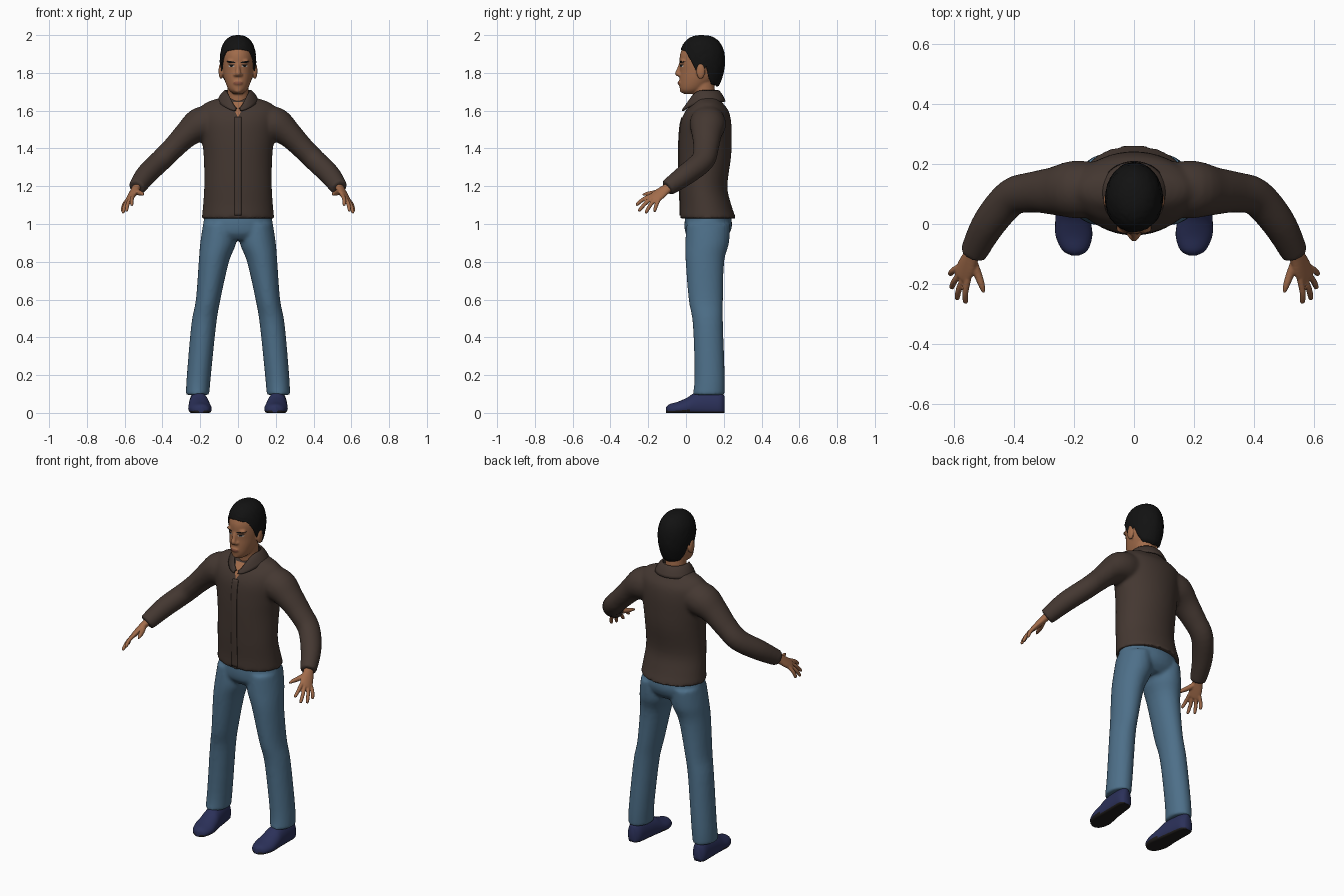
import bpy, bmesh, math, random
from mathutils import Vector, Matrix
from mathutils.bvhtree import BVHTree

random.seed(4)
cube = bpy.data.objects.get("Cube")
if cube:
    bpy.data.objects.remove(cube)

X, Y, Z = Vector((1, 0, 0)), Vector((0, 1, 0)), Vector((0, 0, 1))


def material(name, rgb):
    m = bpy.data.materials.new(name)
    m.use_nodes = True
    m.diffuse_color = (*rgb, 1)
    m.node_tree.nodes["Principled BSDF"].inputs["Base Color"].default_value = (*rgb, 1)
    return m


SKIN = material("brown skin", (0.36, 0.15, 0.07))
HAIR = material("black hair", (0.006, 0.006, 0.006))
SHIRT = material("dark brown cloth", (0.058, 0.039, 0.031))
DENIM = material("blue denim", (0.075, 0.16, 0.25))
SHOE = material("navy shoe", (0.024, 0.03, 0.1))
SOLE = material("dark sole", (0.015, 0.013, 0.012))
LIPS = material("lip brown", (0.25, 0.085, 0.05))
WHITE = material("eye white", (0.5, 0.45, 0.42))


def spline(rows, steps=4):
    """Smooth Catmull-Rom rows through the given key rows."""
    keys = [Vector(r) for r in rows]
    out = []
    for i in range(len(keys) - 1):
        a, b = keys[max(i - 1, 0)], keys[i]
        c, d = keys[i + 1], keys[min(i + 2, len(keys) - 1)]
        for k in range(steps):
            t = k / steps
            out.append(b + (c - a) * (t / 2) + (a * 2 - b * 5 + c * 4 - d) * (t * t / 2)
                       + (b * 3 - a - c * 3 + d) * (t ** 3 / 2))
    return out + [keys[-1]]


def loft(bm, rows, ref=Y, axis=None, side=1, n=28):
    """Skin ellipses (x, y, z, radius, radius) along a path, capped at both ends."""
    rows = spline(rows)
    pos = [Vector(r[:3]) for r in rows]
    rings = []
    for i, r in enumerate(rows):
        t = axis or (pos[min(i + 1, len(pos) - 1)] - pos[max(i - 1, 0)]).normalized()
        u = ref.cross(t).normalized()
        v = t.cross(u)
        ring = []
        for k in range(n):
            a = math.tau * k / n
            p = pos[i] + u * (r[3] * math.cos(a)) + v * (r[4] * math.sin(a))
            ring.append(bm.verts.new((p.x * side, p.y, p.z)))
        rings.append(ring)
    for a, b in zip(rings, rings[1:]):
        for k in range(n):
            bm.faces.new((a[k], a[(k + 1) % n], b[(k + 1) % n], b[k]))
    bm.faces.new(rings[0])
    bm.faces.new(rings[-1])


def ball(bm, centre, radii):
    m = Matrix.Translation(centre) @ Matrix.Diagonal((*radii, 1))
    bmesh.ops.create_uvsphere(bm, u_segments=20, v_segments=12, radius=1, matrix=m)


def finish(bm, name, mats, voxel=0, smooth=4):
    bmesh.ops.recalc_face_normals(bm, faces=bm.faces)
    for f in bm.faces:
        f.smooth = True
    me = bpy.data.meshes.new(name)
    bm.to_mesh(me)
    bm.free()
    ob = bpy.data.objects.new(name, me)
    for m in mats:
        me.materials.append(m)
    bpy.context.collection.objects.link(ob)
    if voxel:
        r = ob.modifiers.new("fuse", 'REMESH')
        r.mode, r.voxel_size, r.use_smooth_shade = 'VOXEL', voxel, True
        s = ob.modifiers.new("soften", 'SMOOTH')
        s.factor, s.iterations = 0.5, smooth
    return ob


def grid(name, fn, nu, nv, mat, thick=0.0):
    bm = bmesh.new()
    g = [[bm.verts.new(fn(i / nu, j / nv)) for j in range(nv + 1)] for i in range(nu + 1)]
    for i in range(nu):
        for j in range(nv):
            bm.faces.new((g[i][j], g[i + 1][j], g[i + 1][j + 1], g[i][j + 1]))
    bmesh.ops.remove_doubles(bm, verts=bm.verts, dist=1e-5)
    ob = finish(bm, name, [mat])
    if thick:
        s = ob.modifiers.new("thickness", 'SOLIDIFY')
        s.thickness, s.offset = thick, 0
    return ob


def surface(ob):
    bpy.context.view_layer.update()
    return BVHTree.FromObject(ob, bpy.context.evaluated_depsgraph_get())


def stick(tree, x, z, lift):
    """Point on the front of a surface, lifted slightly forwards."""
    hit = tree.ray_cast(Vector((x, -1, z)), Y)[0] or tree.find_nearest(Vector((x, 0, z)))[0]
    return hit - Y * lift


def spot(name, tree, x, z, rx, rz, mat, lift=0.002, tilt=0.0):
    def fn(u, v):
        a = math.tau * u
        dx = rx * v * math.cos(a)
        return stick(tree, x + dx, z + rz * v * math.sin(a) + tilt * dx, lift)
    return grid(name, fn, 20, 3, mat)


# Shirt: torso and both sleeves fused together
bm = bmesh.new()
loft(bm, [(0, .117, 1.03, .192, .148), (0, .105, 1.1, .185, .135), (0, .092, 1.2, .179, .127),
          (0, .1, 1.35, .181, .138), (0, .103, 1.45, .192, .139), (0, .106, 1.54, .205, .133),
          (0, .112, 1.6, .205, .113), (0, .115, 1.642, .17, .078), (0, .115, 1.672, .08, .06)],
     axis=Z, n=48)
for s in (1, -1):
    loft(bm, [(.12, .115, 1.54, .09, .09), (.2, .115, 1.525, .092, .096), (.27, .11, 1.475, .07, .08),
              (.34, .106, 1.405, .06, .068), (.41, .088, 1.335, .058, .063),
              (.485, .0, 1.262, .056, .057), (.537, -.1, 1.19, .046, .044)], side=s)
shirt = finish(bm, "shirt", [SHIRT], 0.01, 5)

# Jeans: hips and both legs fused together
bm = bmesh.new()
loft(bm, [(0, .115, 1.07, .17, .115), (0, .118, 1.0, .185, .126),
          (0, .114, .95, .188, .116), (0, .112, .915, .16, .085)], axis=Z, n=40)
for s in (1, -1):
    loft(bm, [(.1, .118, 1.0, .085, .115), (.105, .112, .9, .095, .116), (.128, .1, .8, .08, .102),
              (.158, .105, .6, .065, .091), (.181, .116, .47, .066, .08), (.207, .125, .2, .064, .08),
              (.214, .12, .095, .062, .084)], axis=Z, side=s)
finish(bm, "jeans", [DENIM], 0.01, 4)

# Shoes with flat dark soles
for s, label in ((1, "left"), (-1, "right")):
    bm = bmesh.new()
    keys = [(-.105, .012, .03), (-.088, .042, .046), (-.04, .061, .06), (.01, .059, .083),
            (.05, .054, .108), (.12, .048, .118), (.18, .042, .112), (.203, .022, .09)]
    loft(bm, [(.203 + y * .07, y, h * .35, w, h * .65) for y, w, h in keys], ref=-Z, axis=Y, side=s)
    for v in bm.verts:
        v.co.z = max(v.co.z, 0)
    for f in bm.faces:
        f.material_index = int(f.calc_center_median().z < .012)
    finish(bm, label + "_shoe", [SHOE, SOLE])

# Hands: palm, four fingers and thumb
wrist, knuckles = Vector((.533, -.085, 1.2)), Vector((.572, -.172, 1.135))
across = Vector((-.03, -.045, .02)).normalized()
along = (knuckles - wrist).normalized()
tips = [(.563, -.265, 1.1), (.592, -.252, 1.068), (.611, -.215, 1.058), (.615, -.168, 1.066)]
for s, label in ((1, "left"), (-1, "right")):
    bm = bmesh.new()
    palm = [(-.2, .027, .022), (.25, .03, .021), (.65, .037, .018), (1, .036, .014), (1.1, .03, .01)]
    loft(bm, [(*wrist.lerp(knuckles, t), a, b) for t, a, b in palm],
         ref=along.cross(across), side=s, n=20)
    for i, tip in enumerate(tips):
        root = knuckles + across * (.027 - .018 * i) - along * .012
        tip = Vector(tip)
        mid = root.lerp(tip, .55) + Vector((.004, 0, .006))
        loft(bm, [(*root, .011, .011), (*mid, .0105, .0105), (*root.lerp(tip, .92), .009, .009),
                  (*tip, .004, .004)], side=s, n=12)
    loft(bm, [(.54, -.12, 1.178, .015, .015), (.522, -.165, 1.165, .014, .014),
              (.508, -.205, 1.16, .011, .011), (.501, -.23, 1.155, .005, .005)], side=s, n=12)
    finish(bm, label + "_hand", [SKIN], 0.004, 3)

# Head: skull, neck, nose, mouth, brow and ears fused together
bm = bmesh.new()
loft(bm, [(0, .025, 1.688, .022, .035), (0, .03, 1.705, .044, .059), (0, .045, 1.73, .059, .08),
          (0, .065, 1.77, .073, .1), (0, .078, 1.81, .081, .111), (0, .082, 1.85, .085, .116),
          (0, .083, 1.9, .084, .114), (0, .083, 1.95, .068, .09), (0, .083, 1.983, .036, .046)],
     axis=Z, n=36)
loft(bm, [(0, .108, 1.58, .07, .066), (0, .1, 1.66, .058, .058), (0, .088, 1.77, .058, .06)], axis=Z)
loft(bm, [(0, -.026, 1.85, .009, .012), (0, -.036, 1.82, .011, .013), (0, -.043, 1.797, .016, .016),
          (0, -.036, 1.782, .014, .012)], axis=Z, n=16)
ball(bm, (0, -.03, 1.747), (.026, .013, .014))
ball(bm, (0, -.018, 1.708), (.022, .015, .014))
for s in (1, -1):
    ball(bm, (.016 * s, -.034, 1.79), (.009, .011, .008))
    ball(bm, (.034 * s, -.016, 1.862), (.027, .015, .009))
    ball(bm, (.09 * s, .078, 1.81), (.013, .024, .043))
head = finish(bm, "head", [SKIN], 0.005, 4)

# Face details
face = surface(head)
spot("lips", face, 0, 1.746, .025, .009, LIPS)
for s, label in ((1, "left"), (-1, "right")):
    spot(label + "_eye", face, .035 * s, 1.836, .016, .0055, WHITE)
    spot(label + "_iris", face, .035 * s, 1.837, .008, .0055, HAIR, .0035)
    spot(label + "_lash_line", face, .035 * s, 1.842, .018, .0025, HAIR, .003)
    spot(label + "_eyebrow", face, .037 * s, 1.857, .024, .005, HAIR, .003, .12 * s)

# Hair cap whose lower edge follows the hairline around the ears
hairline = [(0, 1.925), (.75, 1.915), (1.1, 1.86), (1.35, 1.795), (1.6, 1.8), (1.75, 1.84),
            (1.95, 1.775), (2.2, 1.74), (3.15, 1.728)]


def hair_point(u, v):
    a = math.tau * u
    phi = min(a, math.tau - a)
    for (p, e), (q, f) in zip(hairline, hairline[1:]):
        if p <= phi <= q:
            edge = e + (f - e) * (phi - p) / (q - p)
    z = 2 - (2 - edge) * min(v / .92, 1) ** 1.6
    d = abs(z - 1.86) / .14
    k = max(1 - d ** 2.4, 0) ** .417 if z > 1.86 else 1 - .315 * d * d
    if v > .95:
        k *= .86
    k += random.uniform(-.012, .012) * (0 < u < 1) * (0 < v < 1)
    return (.096 * k * math.sin(a), .085 - .121 * k * math.cos(a), z)


grid("hair", hair_point, 64, 24, HAIR)

# Open neckline and front placket
front = surface(shirt)
grid("open_neckline", lambda u, v: stick(front, (2 * u - 1) * .04 * v, 1.565 + .08 * v, .003), 8, 8, SKIN)
grid("placket", lambda u, v: stick(front, -.018 + .036 * u, 1.045 + .52 * v, .002), 4, 40, SHIRT, .006)


# Folded collar, open at the throat
def collar_point(u, v):
    a = .12 + (math.tau - .24) * u
    c = math.cos(a)
    f = max(c, 0)
    top = Vector((.068 * math.sin(a), .1 - (.07 + .035 * f * f) * c, 1.705 - .1 * f ** 4))
    low = Vector((.108 * math.sin(a), .108 - (.098 + .03 * f) * c, 1.648 - .05 * f * f))
    return top.lerp(low, v) + Z * (.008 * math.sin(math.pi * v))


grid("collar", collar_point, 48, 6, SHIRT, .009)
